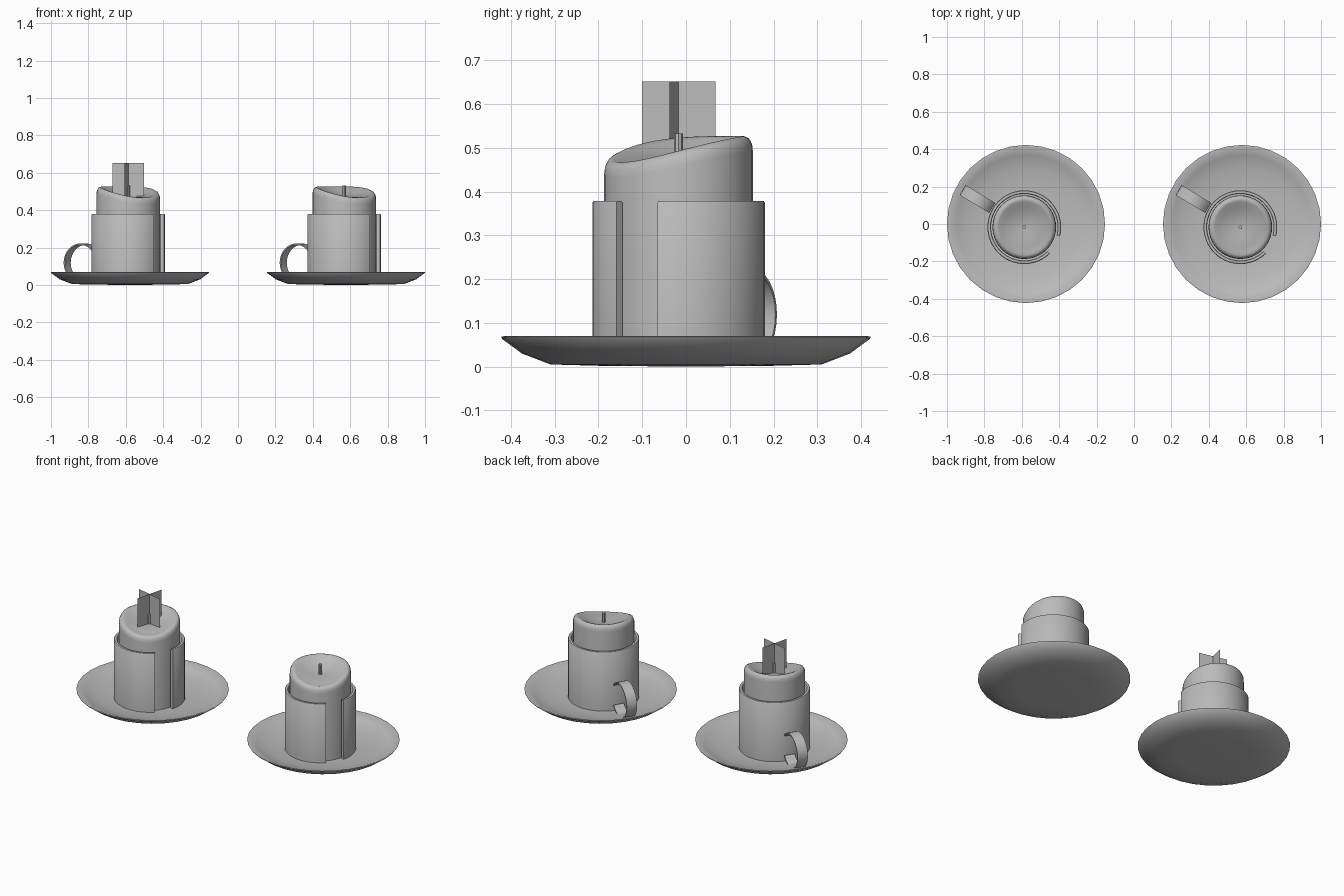
import bpy
import bmesh
import math
from mathutils import Matrix, Vector

cube = bpy.data.objects.get("Cube")
if cube:
    bpy.data.objects.remove(cube, do_unlink=True)

grey = bpy.data.materials.new("plain grey")
grey.use_nodes = True
GREY = (0.5, 0.5, 0.5, 1)
grey.diffuse_color = GREY
grey.node_tree.nodes["Principled BSDF"].inputs["Base Color"].default_value = GREY


def finish(name, bm, origin, smooth=True, angle=40):
    """Turn a bmesh into a placed, shaded object."""
    bmesh.ops.remove_doubles(bm, verts=bm.verts, dist=0.0001)
    bmesh.ops.recalc_face_normals(bm, faces=bm.faces)
    mesh = bpy.data.meshes.new(name)
    bm.to_mesh(mesh)
    bm.free()
    mesh.materials.append(grey)
    obj = bpy.data.objects.new(name, mesh)
    obj.location = origin
    bpy.context.collection.objects.link(obj)
    if smooth:
        bpy.ops.object.select_all(action="DESELECT")
        obj.select_set(True)
        bpy.context.view_layer.objects.active = obj
        bpy.ops.object.shade_smooth_by_angle(angle=math.radians(angle))
    return obj


def skin(rings, closed_rings=False, closed_loop=False):
    """Bridge equal rows of points with quads."""
    bm = bmesh.new()
    rows = [[bm.verts.new(p) for p in ring] for ring in rings]
    n = len(rows[0])
    for i in range(len(rows) if closed_loop else len(rows) - 1):
        a, b = rows[i], rows[(i + 1) % len(rows)]
        for j in range(n if closed_rings else n - 1):
            k = (j + 1) % n
            bm.faces.new((a[j], a[k], b[k], b[j]))
    if closed_rings and not closed_loop:
        bm.faces.new(rows[0])
        bm.faces.new(rows[-1])
    return bm


def polar(r, a, z):
    return Vector((r * math.cos(a), r * math.sin(a), z))


def make_saucer(prefix, origin):
    profile = [(0.002, 0), (0.2, 0.002), (0.31, 0.005), (0.375, 0.03),
               (0.42, 0.063), (0.4225, 0.068), (0.415, 0.07),
               (0.37, 0.048), (0.3, 0.03), (0.2, 0.02), (0.002, 0.017)]
    turn = [math.tau * i / 32 for i in range(32)]
    bm = skin([[polar(r, a, z) for a in turn] for r, z in profile], True)
    finish(prefix + "_saucer", bm, origin, angle=50)


def make_sleeve(prefix, origin):
    # Open tube with a slot at the front left
    start, end, steps = math.radians(-14), math.radians(314), 44
    section = [(0.178, 0.012), (0.197, 0.012), (0.197, 0.375),
               (0.194, 0.379), (0.181, 0.379), (0.178, 0.375)]
    arc = [start + (end - start) * i / steps for i in range(steps + 1)]
    bm = skin([[polar(r, a, z) for r, z in section] for a in arc], True)
    finish(prefix + "_sleeve", bm, origin, angle=50)


def make_candle(prefix, origin):
    # Radius, share of the rim height, drop below it
    floor = 0.473
    profile = [(0.17, 0, -0.015), (0.17, 1, 0.035), (0.168, 1, 0.018),
               (0.161, 1, 0.005), (0.15, 1, 0), (0.136, 0.95, 0.003),
               (0.11, 0.6, 0), (0.07, 0.28, 0), (0.035, 0.08, 0), (0.002, 0, 0)]
    turn = [math.tau * i / 40 for i in range(40)]

    def rim(a):
        # The rim sags toward the front left
        return 0.527 - 0.06 * ((1 + math.cos(a + math.radians(60))) / 2) ** 2

    rings = []
    for i, (r, share, drop) in enumerate(profile):
        low = 0 if i == 0 else floor
        rings.append([polar(r, a, low + share * (rim(a) - low) - drop) for a in turn])
    for p in rings[0]:
        p.z = 0.015
    finish(prefix + "_candle", skin(rings, True), origin, angle=60)


def make_wick(prefix, origin):
    bm = bmesh.new()
    bmesh.ops.create_cone(bm, cap_ends=True, segments=8, radius1=0.01,
                          radius2=0.01, depth=0.075,
                          matrix=Matrix.Translation((0, 0, 0.4955)))
    finish(prefix + "_wick", bm, origin)


def make_handle(prefix, origin):
    # Flat band bent into a loop, standing out from the sleeve
    out = polar(1, math.radians(149), 0)
    side = Vector((-out.y, out.x, 0)) * 0.031
    rings = []
    for i in range(25):
        a = math.radians(-142 + 284 * i / 24)
        ring = []
        for r, s in ((0.103, -1), (0.103, 1), (0.096, 1), (0.096, -1)):
            ring.append(out * (0.282 + r * math.cos(a)) + side * s
                        + Vector((0, 0, 0.119 + r * math.sin(a))))
        rings.append(ring)
    finish(prefix + "_handle", skin(rings, True), origin)


def make_flame(prefix, origin):
    # Two crossed upright cards
    bm = bmesh.new()
    for degrees in (-14, 76):
        d = polar(0.0866, math.radians(degrees), 0)
        corners = [(-d, 0.47), (d, 0.47), (d, 0.652), (-d, 0.652)]
        bm.faces.new([bm.verts.new(p + Vector((0, 0, z))) for p, z in corners])
    finish(prefix + "_flame", bm, origin, smooth=False)


# Two matching candle holders; only the right one is lit
for prefix, x in (("right", -0.5775), ("left", 0.5775)):
    make_saucer(prefix, (x, 0, 0))
    core = (x - 0.009, -0.017, 0)
    for make in (make_sleeve, make_candle, make_wick, make_handle):
        make(prefix, core)
    if prefix == "right":
        make_flame(prefix, core)
